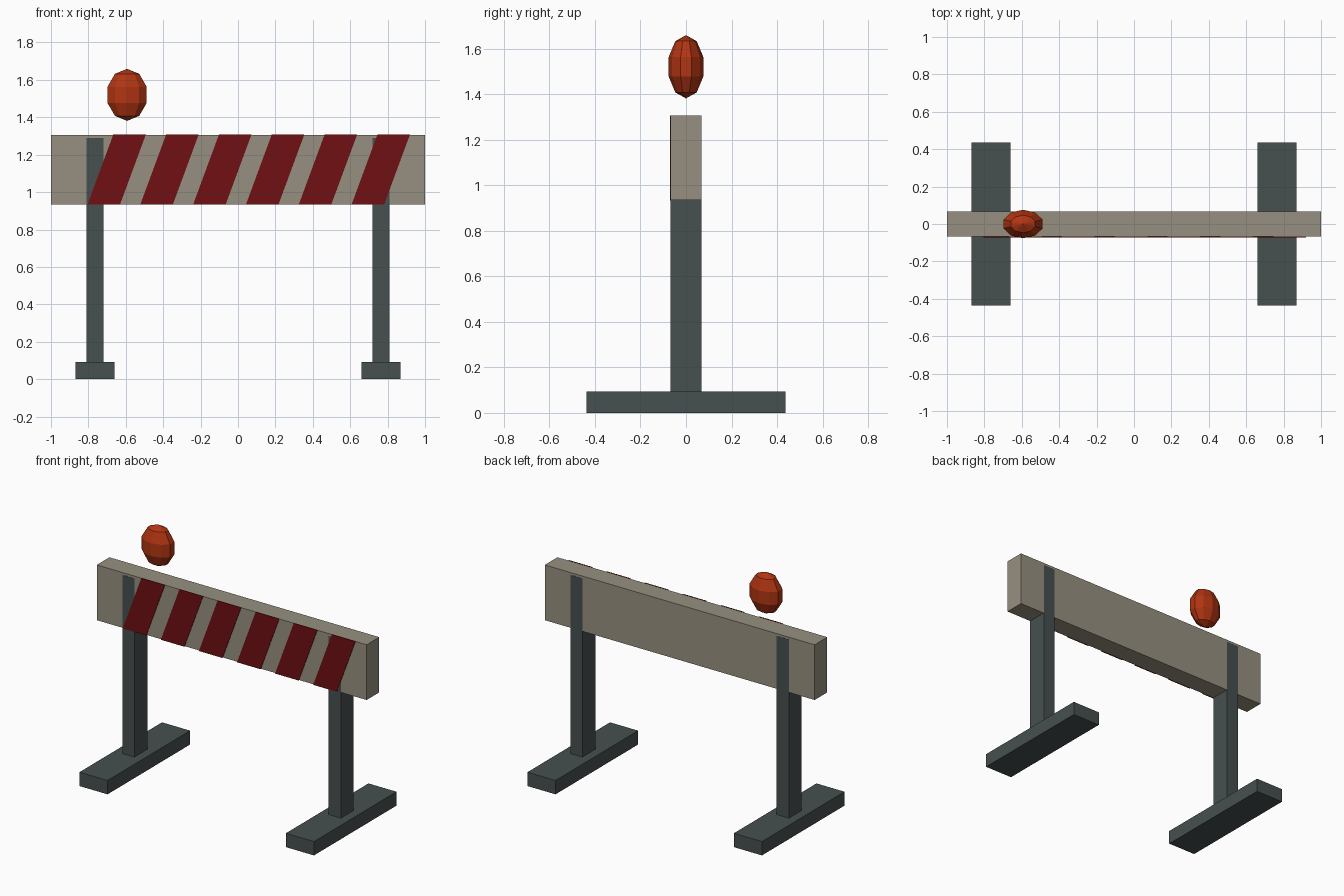
import bpy, bmesh
from mathutils import Matrix

if "Cube" in bpy.data.objects:
    bpy.data.objects.remove(bpy.data.objects["Cube"])


def material(name, rgb):
    m = bpy.data.materials.new(name)
    m.diffuse_color = (*rgb, 1)
    m.use_nodes = True
    m.node_tree.nodes["Principled BSDF"].inputs["Base Color"].default_value = m.diffuse_color
    return m


CREAM = material("weathered cream", (0.31, 0.28, 0.22))
STEEL = material("dark slate", (0.062, 0.08, 0.08))
RED = material("deep red", (0.16, 0.005, 0.006))
ORANGE = material("lamp orange", (0.44, 0.035, 0.006))


def add(name, bm, mat):
    bmesh.ops.recalc_face_normals(bm, faces=bm.faces)
    mesh = bpy.data.meshes.new(name)
    bm.to_mesh(mesh)
    bm.free()
    mesh.materials.append(mat)
    obj = bpy.data.objects.new(name, mesh)
    bpy.context.collection.objects.link(obj)


def box(name, lo, hi, mat):
    bm = bmesh.new()
    mid = [(a + b) / 2 for a, b in zip(lo, hi)]
    size = [b - a for a, b in zip(lo, hi)]
    bmesh.ops.create_cube(bm, size=1, matrix=Matrix.LocRotScale(mid, None, size))
    add(name, bm, mat)


# Cross board
Z0, Z1, DEPTH = 0.935, 1.305, 0.067
box("board", (-1, -DEPTH, Z0), (1, DEPTH, Z1), CREAM)

# Feet and posts, the posts showing just proud of the board
for side, x in (("left", -0.765), ("right", 0.765)):
    box(side + "_foot", (x - 0.104, -0.437, 0), (x + 0.104, 0.437, 0.093), STEEL)
    box(side + "_post", (x - 0.045, -DEPTH - 0.001, 0.09),
        (x + 0.045, DEPTH + 0.001, 1.29), STEEL)

# Slanted stripes on the front of the board
WIDTH, SLANT, STEP = 0.174, 0.138, 0.2824
for i in range(6):
    x = -0.805 + i * STEP
    bm = bmesh.new()
    outline = [(x, Z0 - 0.002), (x + WIDTH, Z0 - 0.002),
               (x + WIDTH + SLANT, Z1 + 0.002), (x + SLANT, Z1 + 0.002)]
    face = bm.faces.new([bm.verts.new((px, -DEPTH - 0.004, pz)) for px, pz in outline])
    ext = bmesh.ops.extrude_face_region(bm, geom=[face], use_keep_orig=True)
    for v in ext["geom"]:
        if isinstance(v, bmesh.types.BMVert):
            v.co.y += 0.005
    add(f"stripe_{i + 1}", bm, RED)

# Faceted warning lamp hovering above the left end
bm = bmesh.new()
bmesh.ops.create_uvsphere(
    bm, u_segments=10, v_segments=5, radius=1,
    matrix=Matrix.LocRotScale((-0.593, 0, 1.52), None, (0.116, 0.08, 0.139)))
add("warning_lamp", bm, ORANGE)
